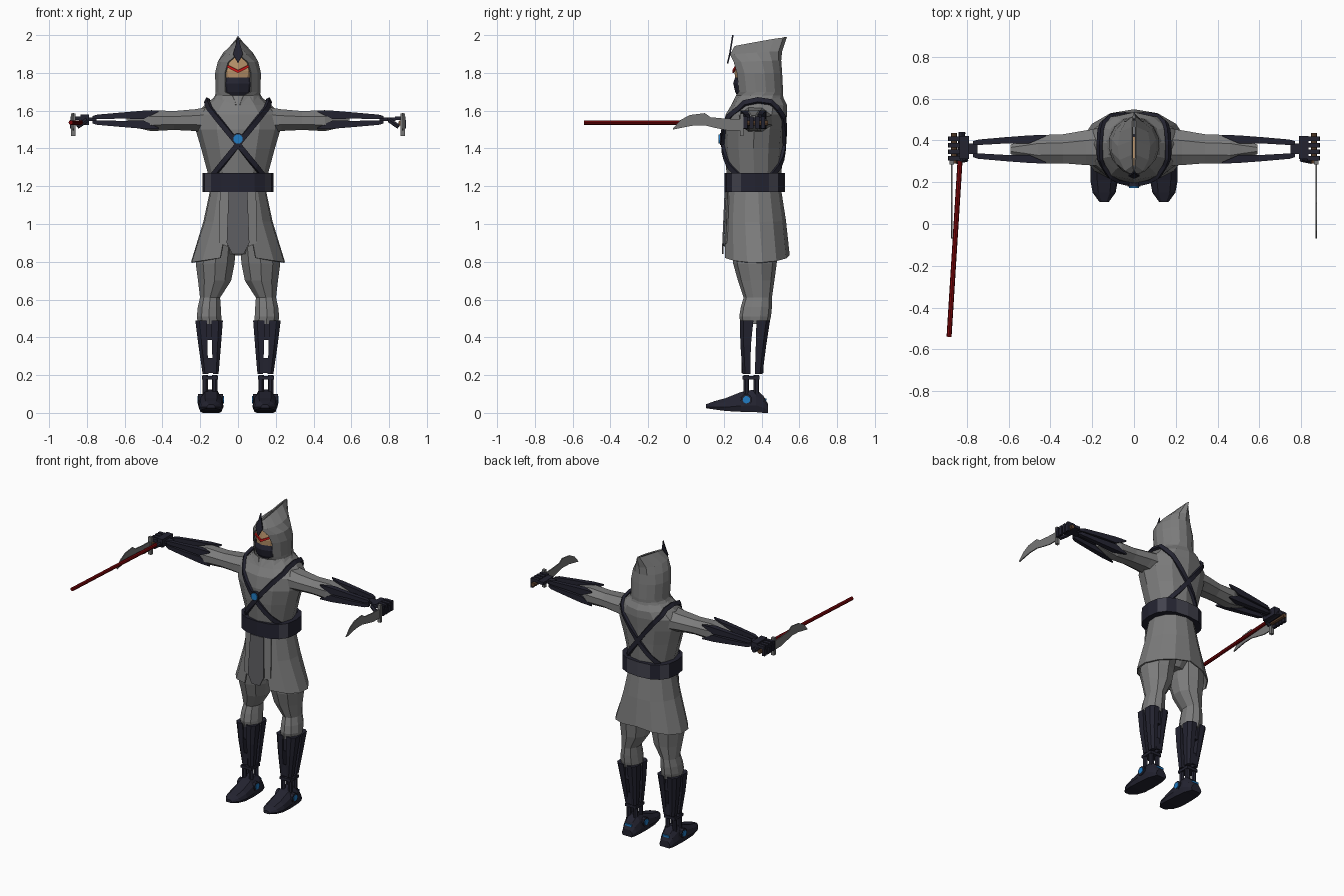
import bpy, bmesh, math
from mathutils import Vector as V

if "Cube" in bpy.data.objects:
    bpy.data.objects.remove(bpy.data.objects["Cube"])

def mat(name, *c):
    m = bpy.data.materials.new(name)
    m.diffuse_color = (*c, 1)
    m.use_nodes = True
    m.node_tree.nodes["Principled BSDF"].inputs["Base Color"].default_value = m.diffuse_color
    return m

CLOTH = mat("grey_cloth", .2, .2, .2)
PANEL = mat("slate_cloth", .11, .11, .118)
DARK = mat("dark_navy", .017, .017, .03)
TRIM = mat("belt_trim", .055, .055, .075)
BLUE = mat("blue_glow", .015, .2, .55)
SKIN = mat("tan_skin", .5, .3, .15)
RED = mat("bright_red", .65, .01, .01)
ROD = mat("deep_red", .2, .002, .003)
STEEL = mat("steel", .18, .18, .18)
BROWN = mat("brown_grip", .12, .06, .03)

def mesh(name, verts, faces, m, thick=0):
    bm = bmesh.new()
    vs = [bm.verts.new(v) for v in verts]
    for f in faces:
        bm.faces.new([vs[i] for i in f])
    bmesh.ops.recalc_face_normals(bm, faces=bm.faces)
    me = bpy.data.meshes.new(name)
    bm.to_mesh(me)
    bm.free()
    ob = bpy.data.objects.new(name, me)
    bpy.context.collection.objects.link(ob)
    me.materials.append(m)
    if thick:
        md = ob.modifiers.new("thickness", 'SOLIDIFY')
        md.thickness, md.offset = thick, 0
    return ob

def skin(name, rings, m, closed=True, thick=0):
    """Join equal-sized point rings; closed rings also get end caps."""
    n = len(rings[0])
    faces = [(k*n+i, k*n+(i+1) % n, (k+1)*n+(i+1) % n, (k+1)*n+i)
             for k in range(len(rings)-1) for i in range(n if closed else n-1)]
    if closed:
        faces += [tuple(range(n)), tuple(range((len(rings)-1)*n, len(rings)*n))]
    return mesh(name, [p for r in rings for p in r], faces, m, thick)

def ring_z(z, cx, rx, y0, y1, n=12, gap=None, tilt=0, dip=0, p=1):
    """Ring around z, starting at the front; gap leaves the front open."""
    yc, ry, pts = (y0+y1)/2, (y1-y0)/2, []
    for i in range(n):
        t = 2*math.pi*i/n if gap is None else gap+(2*math.pi-2*gap)*i/(n-1)
        s, c = math.sin(t), math.cos(t)
        s, c = math.copysign(abs(s)**p, s), math.copysign(abs(c)**p, c)
        pts.append((cx+rx*s, yc-ry*c, z-tilt*c-dip*abs(s)))
    return pts

def ring_x(x, yc, zc, ry, rz, n=8):
    return [(x, yc+ry*math.cos(2*math.pi*(i+.5)/n), zc+rz*math.sin(2*math.pi*(i+.5)/n)) for i in range(n)]

def box(name, x0, x1, y0, y1, z0, z1, m):
    return skin(name, [[(x0, y0, z), (x1, y0, z), (x1, y1, z), (x0, y1, z)] for z in (z0, z1)], m)

def tube(name, a, b, r, m, n=8):
    a, b = V(a), V(b)
    d = (b-a).normalized()
    u = d.orthogonal().normalized()
    w = d.cross(u)
    return skin(name, [[q+r*(math.cos(2*math.pi*i/n)*u+math.sin(2*math.pi*i/n)*w)
                        for i in range(n)] for q in (a, b)], m)

# torso
TORSO = [(1.18, .15, .225, .50), (1.27, .16, .215, .505), (1.40, .195, .2, .515), (1.50, .225, .195, .525),
         (1.58, .225, .21, .535), (1.63, .175, .24, .535), (1.68, .115, .265, .51)]
skin("torso", [ring_z(z, 0, rx, a, b) for z, rx, a, b in TORSO], CLOTH)

# belt with lighter side plates
belt = skin("belt", [ring_z(z, 0, .188, .205, .525, 16, p=.8) for z in (1.17, 1.27)], DARK)
belt.data.materials.append(TRIM)
for f in belt.data.polygons:
    if abs(f.normal.z) < .5 and (f.index % 16) in (2, 5, 7, 8, 10, 13):
        f.material_index = 1

# skirt, hips and front panel
skin("skirt", [ring_z(1.18, 0, .145, .22, .50, 13, .3),
               ring_z(1.02, 0, .182, .205, .525, 13, .3, dip=.01),
               ring_z(.835, 0, .25, .197, .545, 13, .38, dip=.04)], CLOTH, False, .008)
skin("hips", [ring_z(.84, 0, .09, .28, .44), ring_z(.93, 0, .17, .23, .50), ring_z(1.18, 0, .14, .225, .5)], CLOTH)
mesh("front_panel", [(-.05, .208, 1.17), (.05, .208, 1.17), (.06, .196, .9), (.03, .194, .84), (-.03, .194, .84), (-.06, .196, .9)],
     [range(6)], PANEL, .008)
for s in (1, -1):
    mesh("side_flap", [(s*.04, .216, 1.17), (s*.095, .225, 1.17), (s*.10, .215, .9), (s*.055, .204, .88)],
         [range(4)], CLOTH, .008)

# hood, open at the face
skin("hood", [ring_z(1.63, 0, .15, .245, .52, 13, .05),
              ring_z(1.68, 0, .118, .265, .51, 13, .25),
              ring_z(1.70, 0, .116, .26, .51, 13, .62),
              ring_z(1.80, 0, .118, .25, .505, 13, .6),
              ring_z(1.86, 0, .105, .24, .50, 13, .5, .005),
              ring_z(1.905, 0, .075, .235, .505, 13, .06, .01),
              ring_z(1.965, 0, .008, .26, .53, 13, .06, .025)], CLOTH, False, .008)

# face, mask, eyes and forehead crest
skin("face", [ring_z(z, 0, rx, y, .42, 10) for z, rx, y in
              ((1.755, .085, .262), (1.81, .09, .256), (1.87, .085, .262), (1.9, .05, .28))], SKIN)
skin("mask", [ring_z(z, 0, rx, y, .43, 10) for z, rx, y in
              ((1.655, .075, .285), (1.70, .09, .26), (1.745, .098, .25), (1.775, .092, .26))], DARK)
for s in (1, -1):
    mesh("eye", [(0, .249, 1.80), (0, .249, 1.815), (s*.062, .268, 1.845), (s*.062, .268, 1.832)], [range(4)], RED, .008)
mesh("crest", [(0, .22, 1.85), (.026, .232, 1.90), (.012, .24, 1.95), (0, .248, 2.0), (-.012, .24, 1.95), (-.026, .232, 1.90)],
     [range(6)], DARK, .008)

def torso_y(x, z, side):
    """Surface depth of the torso, front (-1) or back (1)."""
    for a, b in zip(TORSO, TORSO[1:]):
        if a[0] <= z <= b[0]:
            f = (z-a[0])/(b[0]-a[0])
            rx, y0, y1 = (a[i]+f*(b[i]-a[i]) for i in (1, 2, 3))
            return (y0+y1)/2+side*((y1-y0)/2*math.sqrt(max(0, 1-(x/rx)**2))+.004)

# crossed straps, front over shoulder to back
for s in (1, -1):
    path = []
    for i in range(9):
        f = i/8
        x, z = -.13+.28*f, 1.26+.35*f
        path.append(V((s*x, torso_y(x, z, -1), z)))
    path += [V((s*.163, .31, 1.640)), V((s*.165, .38, 1.655)), V((s*.16, .45, 1.645))]
    for i in range(9):
        f = i/8
        x, z = .15-.27*f, 1.61-.35*f
        path.append(V((s*x, torso_y(x, z, 1), z)))
    left, right = [], []
    for i, p in enumerate(path):
        t = path[min(i+1, len(path)-1)]-path[max(i-1, 0)]
        side = t.cross(p-V((0, .37, min(p.z, 1.56)))).normalized()*.014
        left.append(p+side)
        right.append(p-side)
    skin("strap", list(map(list, zip(left, right))), DARK, False, .018)
tube("chest_ring", (0, .2, 1.45), (0, .18, 1.45), .032, DARK, 12)
tube("chest_light", (0, .2, 1.45), (0, .173, 1.45), .025, BLUE, 12)

for s in (1, -1):
    # sleeve
    skin("sleeve", [ring_x(s*x, yc, zc, ry, rz) for x, yc, zc, ry, rz in
         ((.13, .37, 1.55, .10, .08), (.23, .365, 1.55, .09, .062), (.34, .36, 1.548, .075, .054),
          (.46, .357, 1.547, .074, .06), (.52, .357, 1.547, .05, .045), (.59, .357, 1.55, .025, .025))], CLOTH)
    for a in (1, -1):
        for b in (1, -1):
            # forearm beams with pointed elbow ends
            rings = []
            for x, dy, dz, hy, hz in ((.42, .066, .046, .003, .004), (.50, .047, .026, .019, .022),
                                      (.62, .042, .022, .015, .016), (.745, .033, .015, .013, .012), (.77, .03, .012, .008, .008)):
                yc, zc = .358+a*dy, 1.552+b*dz
                rings.append([(s*x, yc+u*hy, zc+v*hz) for u, v in ((1, 1), (-1, 1), (-1, -1), (1, -1))])
            skin("forearm_beam", rings, DARK)
            # shin guard beams, parted by slits
            rings = []
            for z, cx, hx, y0, y1, sl in ((.205, .145, .042, .30, .405, .012), (.36, .15, .06, .288, .425, .013), (.49, .153, .073, .285, .445, .008)):
                yc, hy = (y0+y1)/2, (y1-y0)/2
                rings.append([(s*cx+a*u, yc+b*v, z) for u, v in ((.012, sl), (hx, sl), (hx, hy*.75), (hx*.7, hy), (.012, hy))])
            skin("shin_beam", rings, DARK)
            # ankle rods
            tube("ankle_rod", (s*.148+a*.026, .345+b*.027, .09), (s*.148+a*.026, .345+b*.027, .2), .015, DARK, 6)
    for y0, y1 in ((.295, .315), (.40, .425)):
        box("shin_bridge", s*.15-.014, s*.15+.014, y0, y1, .385, .48, DARK)
        box("shin_bridge", s*.147-.014, s*.147+.014, y0, y1-.015, .21, .29, DARK)
    box("ankle_plate", s*.148-.042, s*.148+.042, .30, .39, .178, .196, DARK)

    # wrist and hand
    big = s < 0
    box("wrist", s*.75, s*.81, .335, .385, 1.545, 1.563, DARK)
    box("palm", s*.79, s*.835, .31, .42, 1.525 if big else 1.545, 1.58 if big else 1.565, DARK)
    for i in range(4):
        y = .315+i*.031
        box("finger", s*.83, s*.888, y-.011, y+.011, 1.55, 1.57, DARK)
        box("fingertip", s*.872, s*.89, y-.011, y+.011, 1.505, 1.55, DARK)
    tube("thumb", (s*.80, .31, 1.55), (s*.85, .30, 1.515), .013, DARK, 6)

    # curved sword
    tube("sword_grip", (s*.862, .29, 1.535), (s*.862, .435, 1.535), .014, BROWN)
    box("sword_guard", s*.872-.011, s*.872+.011, .285, .305, 1.465, 1.585, STEEL)
    upper = [(-.07, 1.505), (-.03, 1.55), (.02, 1.577), (.10, 1.587), (.13, 1.565), (.21, 1.558), (.3, 1.555)]
    lower = [(-.07, 1.50), (-.02, 1.51), (.03, 1.52), (.10, 1.522), (.15, 1.51), (.22, 1.495), (.3, 1.495)]
    skin("sword_blade", [[(s*.872, *p), (s*.872, *q)] for p, q in zip(upper, lower)], STEEL, False, .007)

    # leg
    skin("leg", [ring_z(z, s*cx, rx, y0, y1, 10) for z, cx, rx, y0, y1 in
         ((.47, .15, .066, .29, .44), (.51, .153, .068, .282, .45), (.56, .152, .064, .29, .455), (.61, .148, .056, .305, .455),
          (.70, .124, .092, .275, .468), (.79, .121, .108, .25, .48), (.92, .105, .10, .235, .50))], CLOTH)

    # foot, lofted from toe to heel
    rings = []
    for y, hx, z0, z1 in ((.105, .022, .025, .045), (.15, .055, .018, .062), (.21, .066, .01, .078),
                          (.29, .066, .006, .11), (.37, .06, .004, .125), (.41, .05, .0, .09), (.435, .04, .0, .045)):
        h = z1-z0
        rings.append([(s*.143+u*hx, y, z0+h*v) for u, v in
                      ((-.85, 0), (.85, 0), (1, .3), (.85, .7), (.5, 1), (-.5, 1), (-.85, .7), (-1, .3))])
    skin("foot", rings, DARK)
    tube("ankle_hub", (s*.145-.066, .32, .07), (s*.145+.066, .32, .07), .031, DARK, 10)
    tube("ankle_light", (s*.145-.07, .32, .07), (s*.145+.07, .32, .07), .02, BLUE, 10)
    box("heel_light", s*.143-.025, s*.143+.025, .40, .426, .065, .077, BLUE)

# energy rod in one hand
tube("rod_handle", (-.823, .44, 1.537), (-.832, .30, 1.537), .016, DARK)
tube("energy_rod", (-.832, .31, 1.537), (-.885, -.54, 1.537), .012, ROD)
